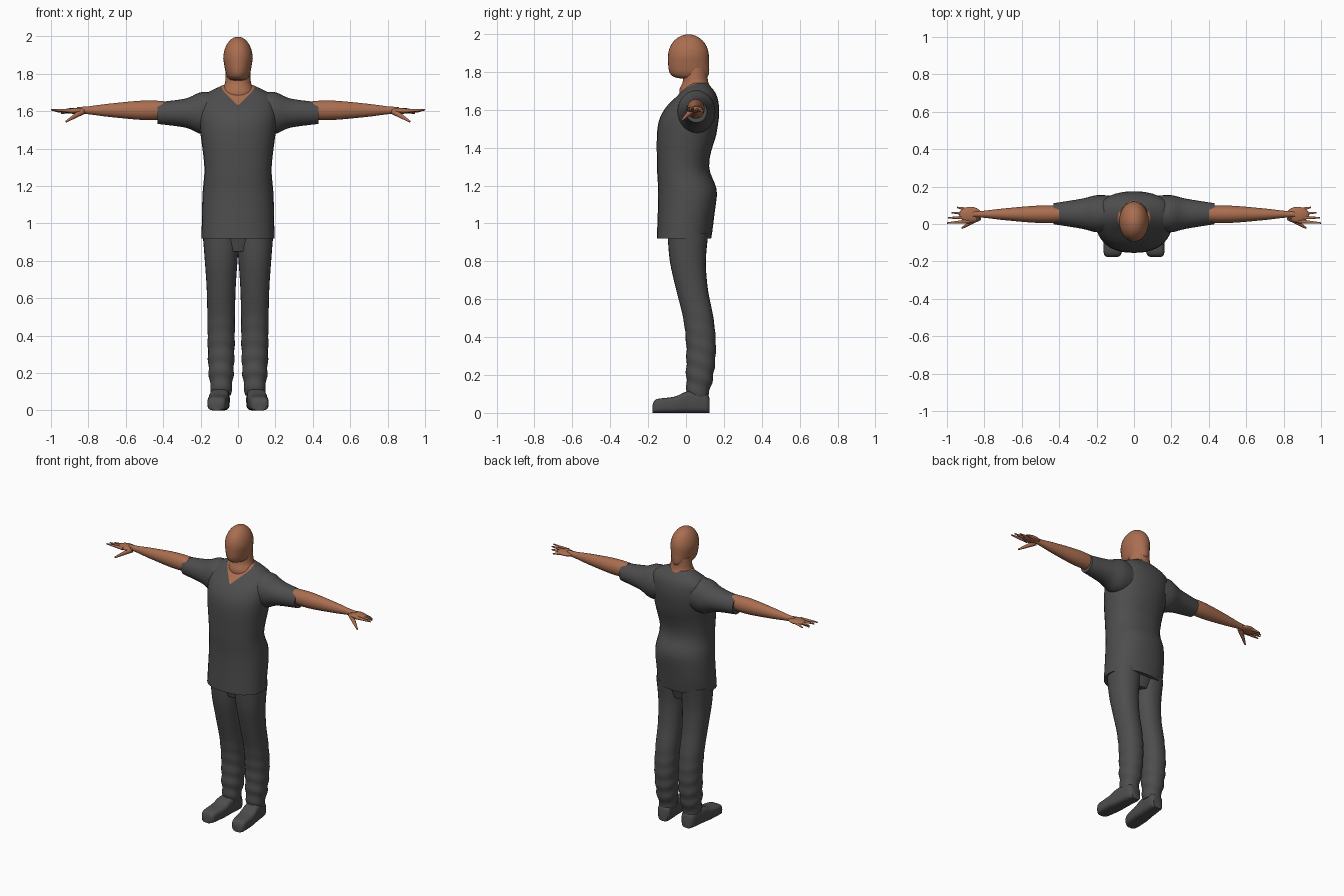
import bpy, bmesh, math
from mathutils import Vector

if "Cube" in bpy.data.objects:
    bpy.data.objects.remove(bpy.data.objects["Cube"])


def material(name, colour):
    mat = bpy.data.materials.new(name)
    mat.use_nodes = True
    mat.diffuse_color = (*colour, 1)
    mat.node_tree.nodes["Principled BSDF"].inputs["Base Color"].default_value = mat.diffuse_color
    return mat


CLOTH = material("charcoal cloth", (0.075, 0.075, 0.075))
SKIN = material("brown skin", (0.4, 0.155, 0.08))


def make_object(name, bm, *materials):
    """Turn a bmesh into a smooth object that keeps its sharp edges."""
    bmesh.ops.recalc_face_normals(bm, faces=bm.faces)
    mesh = bpy.data.meshes.new(name)
    bm.to_mesh(mesh)
    bm.free()
    for mat in materials:
        mesh.materials.append(mat)
    obj = bpy.data.objects.new(name, mesh)
    bpy.context.collection.objects.link(obj)
    bpy.ops.object.select_all(action="DESELECT")
    obj.select_set(True)
    bpy.context.view_layer.objects.active = obj
    bpy.ops.object.shade_smooth_by_angle(angle=math.radians(50))


def smooth_path(rings, steps):
    """Add in-between rings along a smooth curve."""
    rings = [Vector(ring) for ring in rings]
    padded = [rings[0]] + rings + [rings[-1]]
    for before, start, end, after in zip(padded, padded[1:], padded[2:], padded[3:]):
        leave, arrive = (end - before) / 2, (after - start) / 2
        for k in range(steps):
            t = k / steps
            ease = t * t * (3 - 2 * t)
            yield (start.lerp(end, ease) + leave * t * (1 - t) ** 2
                   - arrive * t * t * (1 - t))
    yield rings[-1]


def no_folds(along, angle):
    return 0


def loft(axis, rings, side=1, power=2, steps=5, folds=no_folds, count=28):
    """Skin over rings of (position, centre a, centre b, radius a, radius b)."""
    bm = bmesh.new()
    loops = []
    for along, centre_a, centre_b, radius_a, radius_b in smooth_path(rings, steps):
        loop = []
        for k in range(count):
            angle = math.tau * k / count
            c, s = math.cos(angle), math.sin(angle)
            swell = 1 + folds(along, angle)
            a = centre_a + swell * radius_a * math.copysign(abs(c) ** (2 / power), c)
            b = centre_b + swell * radius_b * math.copysign(abs(s) ** (2 / power), s)
            x, y, z = {"x": (along, a, b), "y": (a, along, b), "z": (a, b, along)}[axis]
            loop.append(bm.verts.new((x * side, y, z)))
        loops.append(loop)
    for low, high in zip(loops, loops[1:]):
        for k in range(count):
            bm.faces.new((low[k - 1], low[k], high[k], high[k - 1]))
    bm.faces.new(loops[0])
    bm.faces.new(loops[-1])
    return bm


def ellipsoid(centre, radii):
    bm = bmesh.new()
    bmesh.ops.create_uvsphere(bm, u_segments=28, v_segments=20, radius=1)
    bmesh.ops.scale(bm, vec=radii, verts=bm.verts)
    bmesh.ops.translate(bm, vec=centre, verts=bm.verts)
    return bm


def tapered_rod(start, end, thick, thin):
    bm = bmesh.new()
    reach = end - start
    bmesh.ops.create_cone(bm, cap_ends=True, segments=10, radius1=thick, radius2=thin,
                          depth=reach.length)
    bmesh.ops.rotate(bm, verts=bm.verts, matrix=reach.to_track_quat("Z", "Y").to_matrix())
    bmesh.ops.translate(bm, vec=(start + end) / 2, verts=bm.verts)
    return bm


def cut_neckline(bm):
    """Cut a V neck and mark the faces above it as skin."""
    point = Vector((0, -0.07, 1.64))
    normals = [Vector((side * 0.5, -0.45, 1)) for side in (-1, 1)]
    for normal in normals:
        bmesh.ops.bisect_plane(bm, geom=bm.verts[:] + bm.edges[:] + bm.faces[:],
                               plane_co=point, plane_no=normal)
    for face in bm.faces:
        offset = face.calc_center_median() - point
        face.material_index = all(offset.dot(normal) > 0 for normal in normals)


def back_folds(z, angle):
    # Soft slanted folds across the lower back
    return 0.02 * max(0, math.sin(angle)) * math.sin(22 * z + 2 * math.cos(angle)) * (z < 1.5)


def leg_folds(z, angle):
    # Bunched cloth that grows toward the ankle
    return 0.12 * max(0, 0.55 - z) * math.sin(75 * z + 2 * math.sin(angle))


# Shirt body: height, depth centre, half width, half depth
torso = [(0.92, -0.012, 0.195, 0.142), (1.15, 0.008, 0.19, 0.155), (1.3, -0.015, 0.18, 0.138),
         (1.5, 0.007, 0.203, 0.158), (1.6, 0.03, 0.21, 0.145), (1.68, 0.06, 0.19, 0.1),
         (1.74, 0.065, 0.08, 0.05)]
shirt = loft("z", [(z, 0, y, width, depth) for z, y, width, depth in torso],
             power=2.25, folds=back_folds)
cut_neckline(shirt)
make_object("shirt", shirt, CLOTH, SKIN)

# Hips under the hem
make_object("trouser_hips", loft("z", [(0.85, 0, 0.01, 0.1, 0.08), (0.96, 0, 0.01, 0.18, 0.11)]),
            CLOTH)

# Neck: height and radius
neck = [(1.63, 0.08), (1.7, 0.09), (1.75, 0.07), (1.82, 0.065)]
make_object("neck", loft("z", [(z, 0, 0.05, r, r * 0.95) for z, r in neck]), SKIN)

# Head: the lower half is filled out to a blunt chin and narrowed at the jaw
middle, half_height = 1.88, 0.118
head = ellipsoid((0, 0.013, middle), (0.079, 0.108, half_height))
for vert in head.verts:
    drop = min(1, (middle - vert.co.z) / half_height)
    if drop > 0:
        fill = (1 - drop ** 6) ** 0.25 / max(0.05, math.sqrt(1 - drop * drop))
        vert.co.x *= fill * (1 - 0.25 * drop)
        vert.co.y *= fill
make_object("head", head, SKIN)

for label, side in (("left", 1), ("right", -1)):
    # Sleeve: distance out, half depth, half height
    sleeve = [(0.08, 0.09, 0.1), (0.19, 0.1, 0.113), (0.28, 0.08, 0.078), (0.43, 0.056, 0.058)]
    make_object(label + "_sleeve",
                loft("x", [(x, 0.055, 1.59, depth, tall) for x, depth, tall in sleeve], side),
                CLOTH)

    # Bare arm: distance out and radius
    arm = [(0.4, 0.05), (0.52, 0.051), (0.7, 0.034), (0.8, 0.021), (0.86, 0.018)]
    make_object(label + "_arm",
                loft("x", [(x, 0.052, 1.605, r * 0.9, r) for x, r in arm], side), SKIN)
    make_object(label + "_palm",
                ellipsoid((side * 0.875, 0.05, 1.602), (0.06, 0.042, 0.016)), SKIN)

    # Fingers fan out and droop toward the little finger
    for i, finger in enumerate(("index", "middle", "ring", "little")):
        start = Vector((side * 0.88, 0.015 + 0.02 * i, 1.602))
        end = Vector((side * (1 - 0.006 * i * i), 0.005 + 0.028 * i, 1.607 - 0.002 * i * i))
        make_object(f"{label}_{finger}_finger", tapered_rod(start, end, 0.012, 0.004), SKIN)
    make_object(label + "_thumb",
                tapered_rod(Vector((side * 0.83, 0.035, 1.6)), Vector((side * 0.92, -0.022, 1.544)),
                            0.018, 0.005), SKIN)

    # Trouser leg: height, depth centre, half depth
    leg = [(0.08, 0.06, 0.055), (0.2, 0.073, 0.072), (0.35, 0.08, 0.078), (0.5, 0.065, 0.08),
           (0.65, 0.032, 0.084), (0.8, 0.01, 0.095), (0.95, 0.01, 0.108)]
    make_object(label + "_trouser_leg",
                loft("z", [(z, 0.09, y, r * 0.92, r) for z, y, r in leg], side,
                     power=2.2, steps=10, folds=leg_folds), CLOTH)

    # Shoe resting on a flat sole: depth, half width, half height, toe turned out
    shoe = [(-0.176, 0.03, 0.022), (-0.155, 0.048, 0.036), (-0.06, 0.055, 0.043),
            (0.01, 0.052, 0.057), (0.1, 0.047, 0.054), (0.124, 0.034, 0.04)]
    make_object(label + "_shoe",
                loft("y", [(y, 0.1 - 0.09 * y, tall, width, tall) for y, width, tall in shoe],
                     side, power=3.6), CLOTH)
